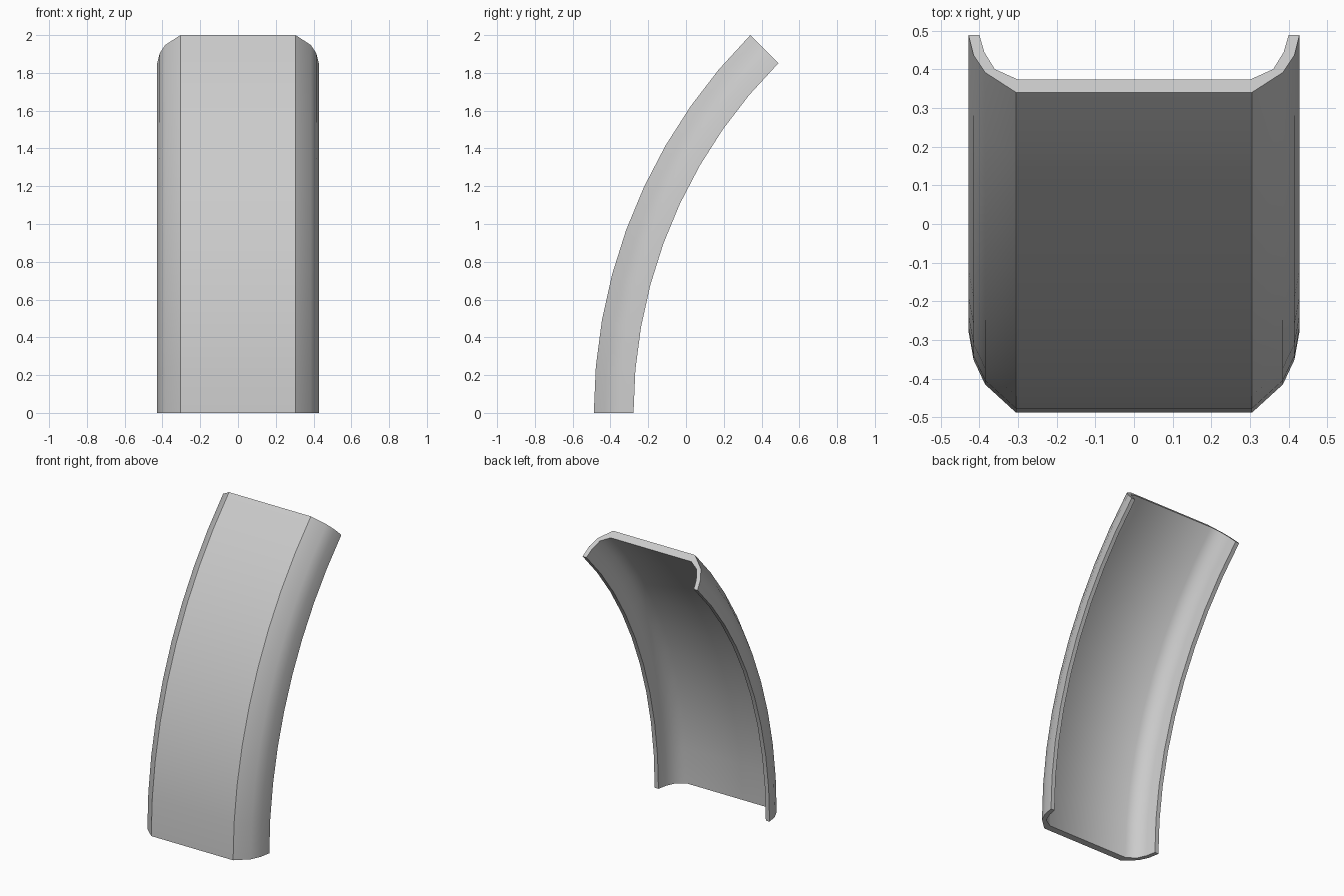
import bpy, bmesh, math

cube = bpy.data.objects.get("Cube")
if cube:
    bpy.data.objects.remove(cube, do_unlink=True)

RADIUS = 2.828      # outer radius of the bend
FRONT = -0.488      # y of the outer face at the base
SWEEP = math.radians(45)
STEPS = 9

# Half of the channel section as (x, depth behind the outer face)
outer = [(0.305, 0), (0.385, 0.073), (0.415, 0.137), (0.428, 0.21)]
inner = [(0.40, 0.21), (0.387, 0.147), (0.36, 0.085), (0.30, 0.047)]
half = outer + inner
section = half + [(-x, d) for x, d in reversed(half)]

# Sweep the section along the arc
bm = bmesh.new()
rings = []
for i in range(STEPS + 1):
    a = SWEEP * i / STEPS
    rings.append([bm.verts.new((x, FRONT + RADIUS - (RADIUS - d) * math.cos(a),
                                (RADIUS - d) * math.sin(a))) for x, d in section])
n = len(section)
for low, high in zip(rings, rings[1:]):
    for j in range(n):
        k = (j + 1) % n
        bm.faces.new((low[j], low[k], high[k], high[j]))

# Close both ends with strips across the wall thickness
for ring in (rings[0], rings[-1]):
    path_out = ring[-4:][::-1][::-1] + ring[:4]
    m = len(half)
    out = [ring[j] for j in (3, 2, 1, 0, -1, -2, -3, -4)]
    inn = [ring[j] for j in range(m // 2, m + m // 2)]
    for j in range(m - 1):
        bm.faces.new((out[j], out[j + 1], inn[j + 1], inn[j]))
bmesh.ops.recalc_face_normals(bm, faces=bm.faces)

mesh = bpy.data.meshes.new("curved_panel")
bm.to_mesh(mesh)
bm.free()
panel = bpy.data.objects.new("curved_panel", mesh)
bpy.context.collection.objects.link(panel)

# Plain grey finish
grey = bpy.data.materials.new("light_grey")
grey.use_nodes = True
colour = (0.6, 0.6, 0.6, 1)
grey.diffuse_color = colour
grey.node_tree.nodes["Principled BSDF"].inputs["Base Color"].default_value = colour
mesh.materials.append(grey)

# Smooth curves with sharp creases
bpy.ops.object.select_all(action='DESELECT')
panel.select_set(True)
bpy.context.view_layer.objects.active = panel
bpy.ops.object.shade_smooth_by_angle(angle=math.radians(38))
